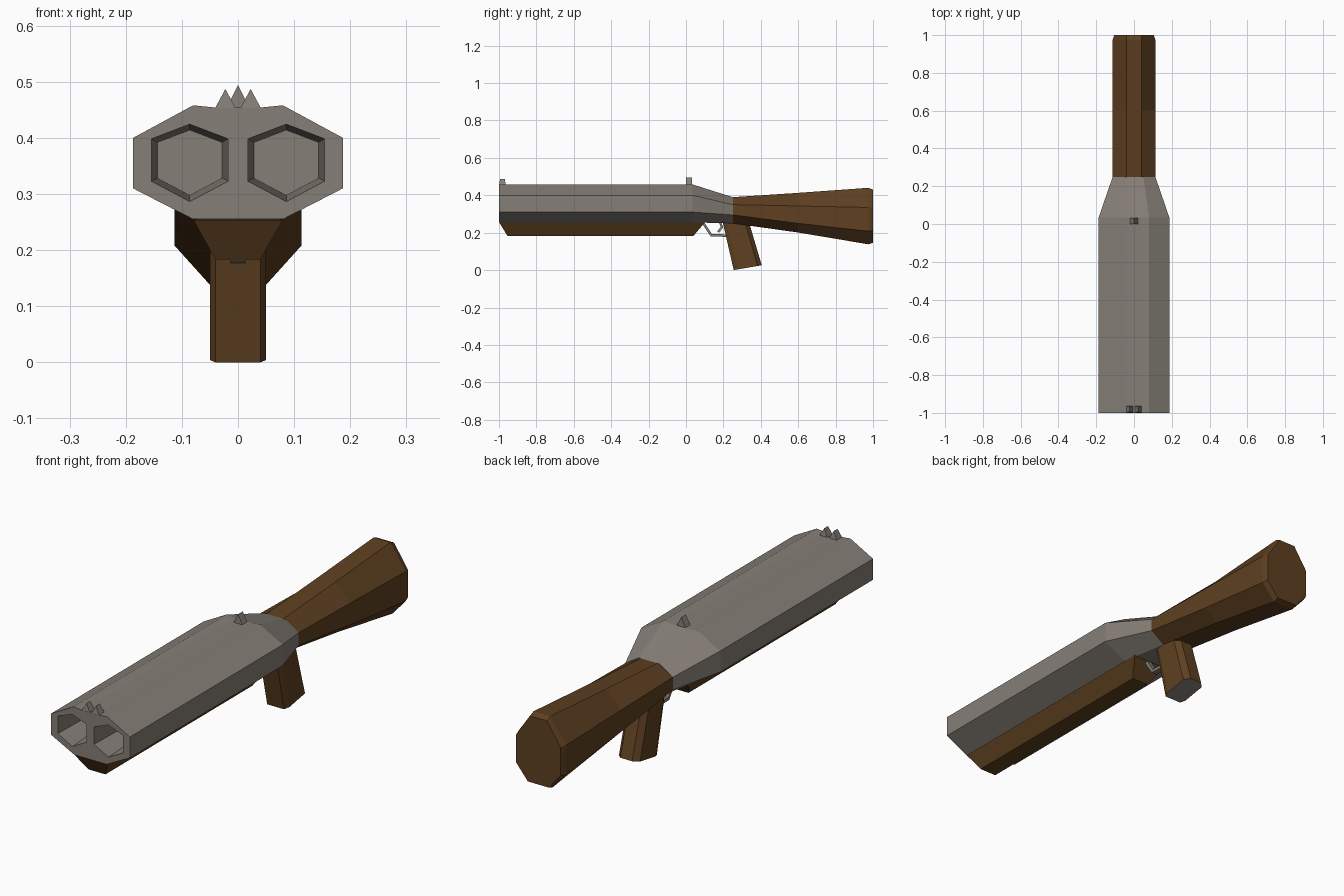
import bpy, bmesh

if "Cube" in bpy.data.objects:
    bpy.data.objects.remove(bpy.data.objects["Cube"])


def material(name, rgb):
    m = bpy.data.materials.new(name)
    m.diffuse_color = (*rgb, 1)
    m.use_nodes = True
    m.node_tree.nodes["Principled BSDF"].inputs["Base Color"].default_value = m.diffuse_color
    return m


STEEL = material("warm_grey_steel", (0.235, 0.21, 0.182))
WOOD = material("brown_wood", (0.112, 0.051, 0.015))


def loft(name, rings, *mats):
    """Skin a solid through rings holding equal numbers of points."""
    bm = bmesh.new()
    loops = [[bm.verts.new(p) for p in ring] for ring in rings]
    n = len(loops[0])
    for a, b in zip(loops, loops[1:]):
        for i in range(n):
            j = (i + 1) % n
            bm.faces.new((a[i], a[j], b[j], b[i]))
    bm.faces.new(loops[0][::-1])
    bm.faces.new(loops[-1])
    bmesh.ops.recalc_face_normals(bm, faces=bm.faces)
    me = bpy.data.meshes.new(name)
    bm.to_mesh(me)
    bm.free()
    for m in mats:
        me.materials.append(m)
    ob = bpy.data.objects.new(name, me)
    bpy.context.collection.objects.link(ob)
    return ob


def section(y, half):
    """Mirror a right-hand (x, z) outline across the centre plane."""
    pts = half + [(-x, z) for x, z in reversed(half) if x > 0]
    return [(x, y, z) for x, z in pts]


def barrel_ring(y, wide, top_w, low_w, zs):
    low, side_low, side_high, top, groove = zs
    return section(y, [(low_w, low), (wide, side_low), (wide, side_high),
                       (top_w, top), (top_w * 0.5, groove)])


# Twin barrel housing with tapering receiver
front_z = (0.255, 0.31, 0.40, 0.458, 0.454)
rear_z = (0.25, 0.295, 0.35, 0.39, 0.39)
barrel = loft("barrel_housing", [
    barrel_ring(-1.0, 0.187, 0.08, 0.08, front_z),
    barrel_ring(0.035, 0.187, 0.08, 0.08, front_z),
    barrel_ring(0.25, 0.113, 0.05, 0.05, rear_z)], STEEL)

# Hexagonal tapering bores
HEX = [(0, 0.067), (0.068, 0.041), (0.068, -0.034),
       (0, -0.070), (-0.068, -0.034), (-0.068, 0.041)]
for side, label in ((-1, "left"), (1, "right")):
    rings = [[(side * (0.086 + x * s), y, 0.357 + z * s) for x, z in HEX]
             for y, s in ((-1.02, 1.02), (-0.8, 0.85))]
    cutter = loft(label + "_bore_cutter", rings, STEEL)
    cutter.hide_render = True
    cutter.hide_viewport = True
    cutter.display_type = 'WIRE'
    mod = barrel.modifiers.new(label + "_bore", 'BOOLEAN')
    mod.operation = 'DIFFERENCE'
    mod.solver = 'EXACT'
    mod.object = cutter


# Flaring shoulder stock with a bevelled butt
def stock_ring(y, low, side_low, side_high, top, wide=0.113):
    return section(y, [(0.05, low), (wide, side_low),
                       (wide, side_high), (0.04, top)])


loft("shoulder_stock", [
    stock_ring(0.25, 0.25, 0.295, 0.35, 0.39),
    stock_ring(0.60, 0.201, 0.25, 0.343, 0.413),
    stock_ring(0.975, 0.138, 0.208, 0.335, 0.44),
    stock_ring(1.0, 0.146, 0.212, 0.333, 0.43, 0.105)], WOOD)


# Fore-end slung beneath the barrels
def plate(z, w, y0, y1):
    return [(-w, y0, z), (w, y0, z), (w, y1, z), (-w, y1, z)]


loft("fore_end", [plate(0.183, 0.04, -0.955, 0.04),
                  plate(0.254, 0.08, -0.998, 0.10)], WOOD)


# Slanted octagonal pistol grip, capped in steel
def grip_ring(y0, z0, y1, z1):
    outline = [(0.04, 0), (0.05, 0.15), (0.05, 0.85), (0.028, 1)]
    half = [(x, y0 + t * (y1 - y0), z0 + t * (z1 - z0)) for x, t in outline]
    return half + [(-x, y, z) for x, y, z in reversed(half)]


grip = loft("pistol_grip", [grip_ring(0.255, 0.0, 0.405, 0.026),
                            grip_ring(0.195, 0.262, 0.335, 0.262)], WOOD, STEEL)
for f in grip.data.polygons:
    if f.normal.z < -0.8:
        f.material_index = 1


# Flat strip following a path in the side plane
def strip(name, path, w, t):
    rings = []
    for i, (y, z) in enumerate(path):
        a, b = path[max(i - 1, 0)], path[min(i + 1, len(path) - 1)]
        dy, dz = b[0] - a[0], b[1] - a[1]
        k = t / 2 / (dy * dy + dz * dz) ** 0.5
        ny, nz = -dz * k, dy * k
        rings.append([(-w, y + ny, z + nz), (w, y + ny, z + nz),
                      (w, y - ny, z - nz), (-w, y - ny, z - nz)])
    loft(name, rings, STEEL)


strip("trigger_guard", [(0.085, 0.262), (0.135, 0.187), (0.225, 0.184)], 0.013, 0.014)
strip("trigger", [(0.18, 0.262), (0.192, 0.23), (0.172, 0.203)], 0.007, 0.013)


# Wedge-shaped sights
def sight(name, x, w, y0, y1, z0, z1, rake):
    loft(name, [[(x - w, y0, z0), (x + w, y0, z0), (x, y0 + rake, z1)],
                [(x - w, y1, z0), (x + w, y1, z0), (x, y1 - rake, z1)]], STEEL)


for side, label in ((-1, "left"), (1, "right")):
    sight(label + "_front_sight", side * 0.0225, 0.02, -1.0, -0.963, 0.45, 0.487, 0.006)
sight("rear_sight", 0, 0.022, 0.0, 0.033, 0.45, 0.494, 0.001)
